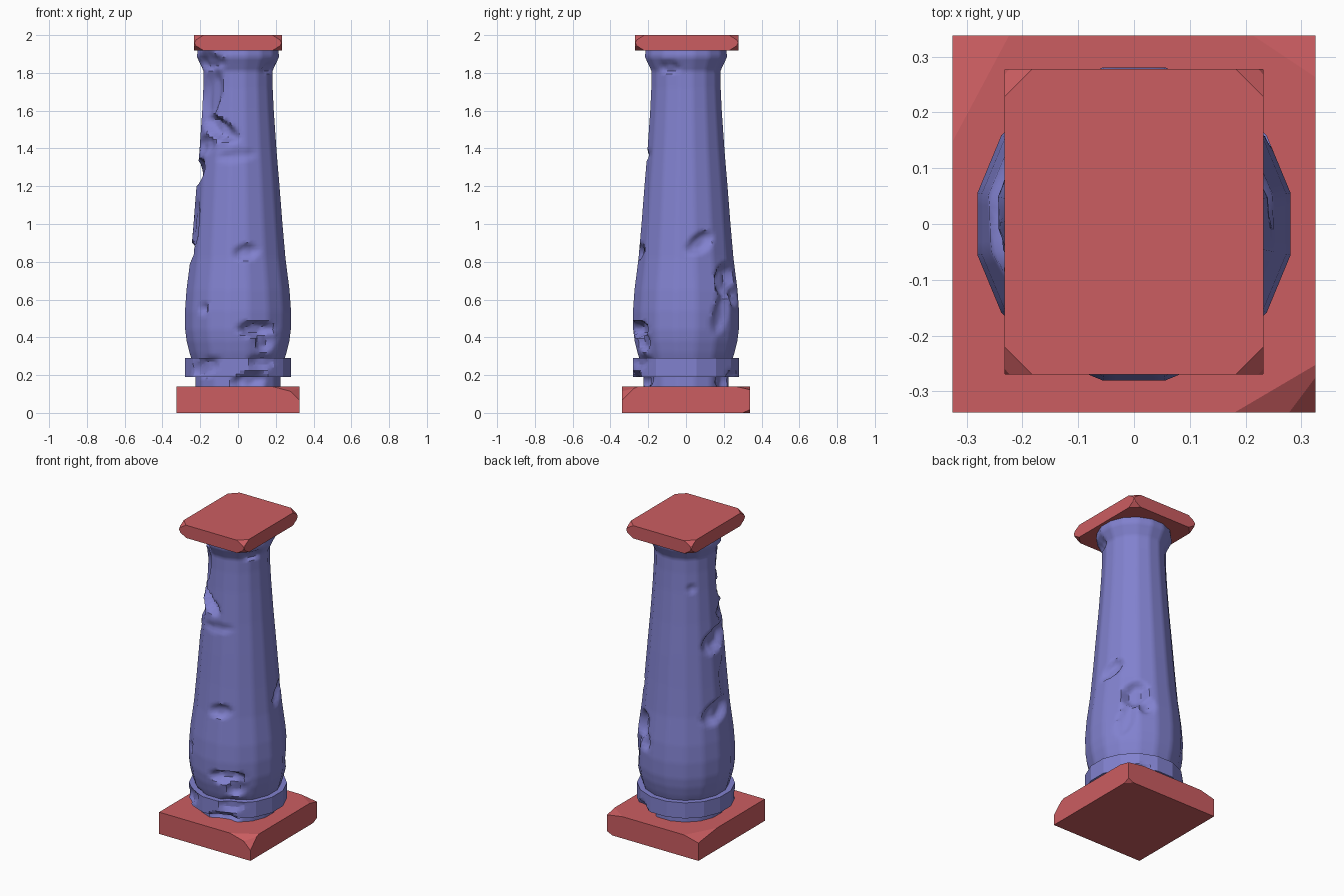
import bpy, bmesh, math
from mathutils import Vector

if "Cube" in bpy.data.objects:
    bpy.data.objects.remove(bpy.data.objects["Cube"])


def material(name, color):
    m = bpy.data.materials.new(name)
    m.diffuse_color = (*color, 1)
    m.use_nodes = True
    m.node_tree.nodes["Principled BSDF"].inputs["Base Color"].default_value = m.diffuse_color
    return m


RED = material("slab_red", (0.60, 0.11, 0.12))
BLUE = material("stone_blue", (0.22, 0.22, 0.62))
SIDES, SUB = 16, 5


def finish(bm, name, mat, angle):
    bmesh.ops.recalc_face_normals(bm, faces=bm.faces)
    mesh = bpy.data.meshes.new(name)
    bm.to_mesh(mesh)
    bm.free()
    ob = bpy.data.objects.new(name, mesh)
    bpy.context.collection.objects.link(ob)
    mesh.materials.append(mat)
    if angle:
        bpy.ops.object.select_all(action='DESELECT')
        ob.select_set(True)
        bpy.context.view_layer.objects.active = ob
        bpy.ops.object.shade_smooth_by_angle(angle=math.radians(angle))
    return ob


def slab(name, lo, hi, cuts):
    """Box with chips sliced off by planes given as (point, normal)."""
    lo, hi = Vector(lo), Vector(hi)
    bm = bmesh.new()
    bmesh.ops.create_cube(bm, size=1)
    for v in bm.verts:
        v.co = Vector([(a + b) / 2 + c * (b - a) for a, b, c in zip(lo, hi, v.co)])
    for point, normal in cuts:
        r = bmesh.ops.bisect_plane(bm, geom=bm.verts[:] + bm.edges[:] + bm.faces[:],
                                   plane_co=point, plane_no=Vector(normal).normalized(),
                                   clear_outer=True)
        edges = [e for e in r['geom_cut'] if isinstance(e, bmesh.types.BMEdge)]
        bmesh.ops.holes_fill(bm, edges=edges)
    return finish(bm, name, RED, 0)


# Gouges: angle (deg from +x), height, half width, half height, depth, tilt
GOUGES = [
    (-68, 0.445, 0.11, 0.045, 0.06, 0.0), (-58, 0.38, 0.06, 0.06, 0.035, 0.0),
    (-80, 0.85, 0.075, 0.045, 0.025, 0.2), (-125, 1.51, 0.15, 0.055, 0.055, -0.45),
    (-142, 1.68, 0.08, 0.16, 0.035, -0.3), (-150, 1.42, 0.09, 0.05, 0.02, 0.0),
    (-178, 1.27, 0.13, 0.075, 0.045, 0.3), (172, 0.83, 0.13, 0.07, 0.035, 0.35),
    (-165, 1.0, 0.06, 0.14, 0.015, 0.0), (-130, 0.55, 0.025, 0.035, 0.02, 0.0),
    (18, 0.90, 0.09, 0.05, 0.03, 0.6), (52, 0.70, 0.08, 0.10, 0.045, -0.4),
    (40, 0.52, 0.05, 0.12, 0.02, -0.3), (65, 0.62, 0.05, 0.06, 0.025, 0.0),
    (-28, 1.83, 0.07, 0.035, 0.018, 0.0), (-92, 1.36, 0.12, 0.03, 0.010, 0.1),
    (135, 1.62, 0.03, 0.03, 0.012, 0.0), (-140, 1.86, 0.12, 0.05, 0.03, 0.0),
    (-75, 0.17, 0.10, 0.05, 0.04, 0.1), (-130, 0.24, 0.10, 0.05, 0.022, 0.3),
    (-62, 0.27, 0.08, 0.04, 0.018, 0.0), (60, 0.17, 0.06, 0.06, 0.03, 0.0),
]


def gouge_depth(ang, z, r):
    total = 0
    for a, gz, w, h, d, tilt in GOUGES:
        da = (ang - math.radians(a) + math.pi) % (2 * math.pi) - math.pi
        s, t = da * r, z - gz
        u = (s * math.cos(tilt) + t * math.sin(tilt)) / w
        v = (t * math.cos(tilt) - s * math.sin(tilt)) / h
        q = u * u + v * v
        if q < 1:
            total = max(total, d * min(1, 1.5 * (1 - q)))
    return total


def lathe(name, profile, angle):
    """Sixteen-sided turned solid, subdivided finely enough to carry gouges."""
    rows = []
    for (r0, z0), (r1, z1) in zip(profile, profile[1:]):
        n = max(1, round(abs(z1 - z0) / 0.016))
        rows += [(r0 + (r1 - r0) * i / n, z0 + (z1 - z0) * i / n) for i in range(n)]
    rows.append(profile[-1])
    bm = bmesh.new()
    rings, count = [], SIDES * SUB
    step = 2 * math.pi / SIDES
    for r, z in rows:
        ring = []
        for i in range(count):
            corner, f = divmod(i, SUB)
            a0 = (corner + 0.5) * step
            f /= SUB
            x = r * ((1 - f) * math.cos(a0) + f * math.cos(a0 + step))
            y = r * ((1 - f) * math.sin(a0) + f * math.sin(a0 + step))
            a = math.atan2(y, x)
            k = 1 - gouge_depth(a, z, r) / r
            ring.append(bm.verts.new((x * k, y * k, z)))
        rings.append(ring)
    for lo, hi in zip(rings, rings[1:]):
        for i in range(count):
            j = (i + 1) % count
            bm.faces.new((lo[i], lo[j], hi[j], hi[i]))
    bm.faces.new(rings[0])
    bm.faces.new(rings[-1])
    return finish(bm, name, BLUE, angle)


# Base slab with chipped corners and edges
slab("base_slab", (-0.325, -0.338, 0), (0.325, 0.338, 0.14), [
    ((0.27, -0.285, 0.14), (0.5, -0.85, 1.9)),
    ((0.30, -0.31, 0.12), (1, -1, 1.0)),
    ((-0.26, 0.27, 0.14), (-0.75, 0.4, 3.0)),
    ((0.27, 0.30, 0.14), (0.6, 0.9, 4.0)),
    ((0.325, 0.30, 0.0), (1, 1, -2.2)),
])

# Top slab with worn corners
X, Y0, Y1, Z0, Z1 = 0.232, -0.27, 0.278, 1.918, 2.0
chips = []
for sx in (-1, 1):
    for y, sy in ((Y0, -1), (Y1, 1)):
        for z, sz in ((Z0, -1), (Z1, 1)):
            chips.append(((sx * (X - 0.05), y, z), (sx, sy, sz * 1.6)))
            chips.append(((sx * (X - 0.022), y, z), (sx * 1.2, sy * 1.1, sz * 0.6)))
slab("top_slab", (-X, Y0, Z0), (X, Y1, Z1), chips)

# Foot, band and swelling shaft
lathe("foot", [(0.229, 0.135), (0.229, 0.20)], 40)
lathe("band", [(0.286, 0.19), (0.286, 0.29)], 20)
lathe("shaft", [(0.250, 0.285), (0.262, 0.32), (0.277, 0.38), (0.285, 0.44), (0.286, 0.54),
                (0.278, 0.65), (0.256, 0.82), (0.240, 1.0), (0.224, 1.2), (0.207, 1.4),
                (0.193, 1.6), (0.187, 1.72), (0.186, 1.81), (0.205, 1.85), (0.222, 1.885),
                (0.217, 1.92)], 40)
